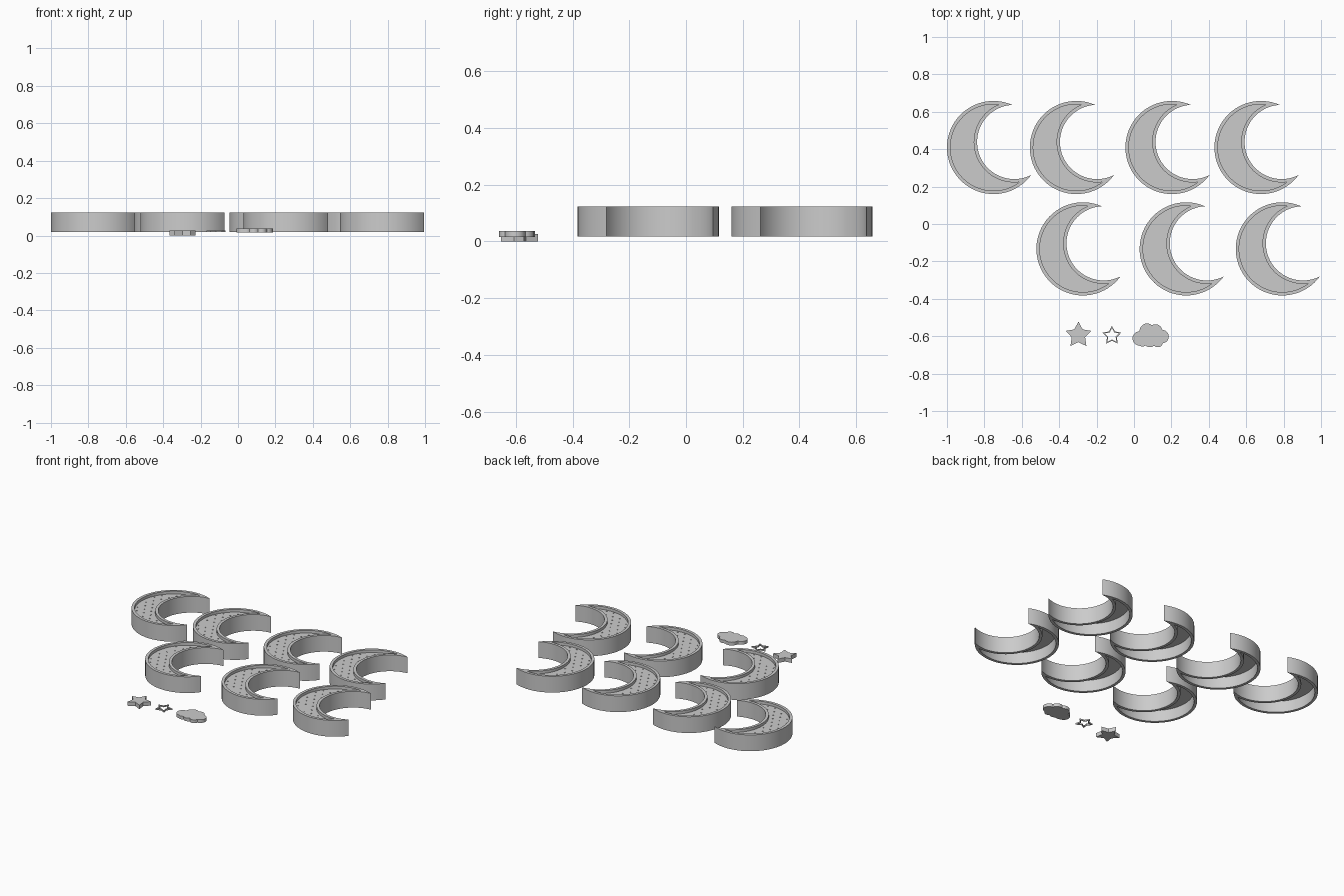
import bpy, bmesh
from math import sin, cos, acos, asin, atan2, pi, radians, sqrt, hypot
from mathutils import Vector

if "Cube" in bpy.data.objects:
    bpy.data.objects.remove(bpy.data.objects["Cube"])

R, r, C, TILT = 0.249, 0.1985, 0.1145, radians(15)   # crescent: two circles, offset, tilt
Z0, Z1 = 0.018, 0.124


def crescent(w, n=48):
    """Closed outline of the crescent, inset by w."""
    ro, ri = R - w, r + w
    a = (ro * ro - ri * ri + C * C) / (2 * C)
    h = sqrt(ro * ro - a * a)
    t0, t1 = atan2(h, a), atan2(h, a - C)
    outer = [t0 + (2 * pi - 2 * t0) * i / n for i in range(n + 1)]
    inner = [2 * pi - t1 - (2 * pi - 2 * t1) * i / n for i in range(1, n)]
    pts = [(ro * cos(t), ro * sin(t)) for t in outer]
    pts += [(C + ri * cos(t), ri * sin(t)) for t in inner]
    return [(x * cos(TILT) - y * sin(TILT), x * sin(TILT) + y * cos(TILT)) for x, y in pts]


def add_prism(bm, loop, z0, z1, hole=None):
    """Extruded outline, solid or with a matching hole outline."""
    def ring(pts, z):
        return [bm.verts.new((x, y, z)) for x, y in pts]

    def bridge(a, b):
        for i in range(len(a)):
            j = (i + 1) % len(a)
            bm.faces.new((a[i], a[j], b[j], b[i]))

    lo, hi = ring(loop, z0), ring(loop, z1)
    bridge(lo, hi)
    if hole:
        hlo, hhi = ring(hole, z0), ring(hole, z1)
        bridge(hhi, hlo)
        bridge(hi, hhi)
        bridge(hlo, lo)
    else:
        bm.faces.new(hi)
        bm.faces.new(lo[::-1])


def finish(bm, name):
    bmesh.ops.recalc_face_normals(bm, faces=bm.faces)
    me = bpy.data.meshes.new(name)
    bm.to_mesh(me)
    bm.free()
    me.shade_smooth()
    me.set_sharp_from_angle(angle=radians(25))
    return me


def place(name, me, loc=(0, 0, 0)):
    ob = bpy.data.objects.new(name, me)
    ob.location = loc
    bpy.context.collection.objects.link(ob)
    return ob


def star(cx, cy, rad, ratio=0.52):
    return [(cx + rad * (ratio if k % 2 else 1) * cos(pi / 2 + k * pi / 5),
             cy + rad * (ratio if k % 2 else 1) * sin(pi / 2 + k * pi / 5)) for k in range(10)]


# Crescent wall, open underneath
bm = bmesh.new()
add_prism(bm, crescent(0), Z0, Z1, crescent(0.018))
wall = finish(bm, "crescent_wall")

# Recessed top plate
bm = bmesh.new()
add_prism(bm, crescent(0.0175), Z1 - 0.032, Z1 - 0.018)
plate = finish(bm, "crescent_plate")

# Small studs scattered over the plate on a staggered grid
bm = bmesh.new()
step, rad = 0.05, 0.004
for row in range(-6, 7):
    for col in range(-6, 7):
        x = (col + 0.5 * (row % 2)) * step
        y = row * step * 0.87
        cx, cy = C * cos(TILT), C * sin(TILT)
        if hypot(x, y) < R - 0.03 and hypot(x - cx, y - cy) > r + 0.03:
            disc = [(x + rad * cos(k * pi / 4), y + rad * sin(k * pi / 4)) for k in range(8)]
            add_prism(bm, disc, Z1 - 0.02, Z1 - 0.015)
studs = finish(bm, "plate_studs")

# Seven crescents in two rows
spots = [(x, 0.409) for x in (-0.751, -0.308, 0.203, 0.679)]
spots += [(x, -0.133) for x in (-0.273, 0.279, 0.793)]
for i, (x, y) in enumerate(spots, 1):
    for me in (wall, plate, studs):
        place(f"{me.name}_{i}", me, (x, y, 0))

# Solid star
bm = bmesh.new()
add_prism(bm, star(-0.297, -0.594, 0.0725), 0, 0.026)
place("solid_star", finish(bm, "solid_star"))

# Open star outline
bm = bmesh.new()
add_prism(bm, star(-0.118, -0.597, 0.053), 0.018, 0.027, star(-0.118, -0.597, 0.040))
place("star_outline", finish(bm, "star_outline"))

# Cloud: outer envelope of overlapping circles
puffs = [(0.03, -0.612, 0.038), (0.07, -0.572, 0.04), (0.115, -0.572, 0.036),
         (0.15, -0.602, 0.036), (0.045, -0.627, 0.028), (0.085, -0.628, 0.031),
         (0.127, -0.632, 0.027)]
mid = Vector((0.09, -0.6))
outline = []
for k in range(96):
    d = Vector((cos(k * pi / 48), sin(k * pi / 48)))
    best = 0.02
    for px, py, pr in puffs:
        v = Vector((px, py)) - mid
        along = v.dot(d)
        disc = pr * pr - (v.length_squared - along * along)
        if disc > 0:
            best = max(best, along + sqrt(disc))
    p = mid + d * best
    outline.append((p.x, p.y))
bm = bmesh.new()
add_prism(bm, outline, 0.016, 0.037)
place("cloud", finish(bm, "cloud"))
